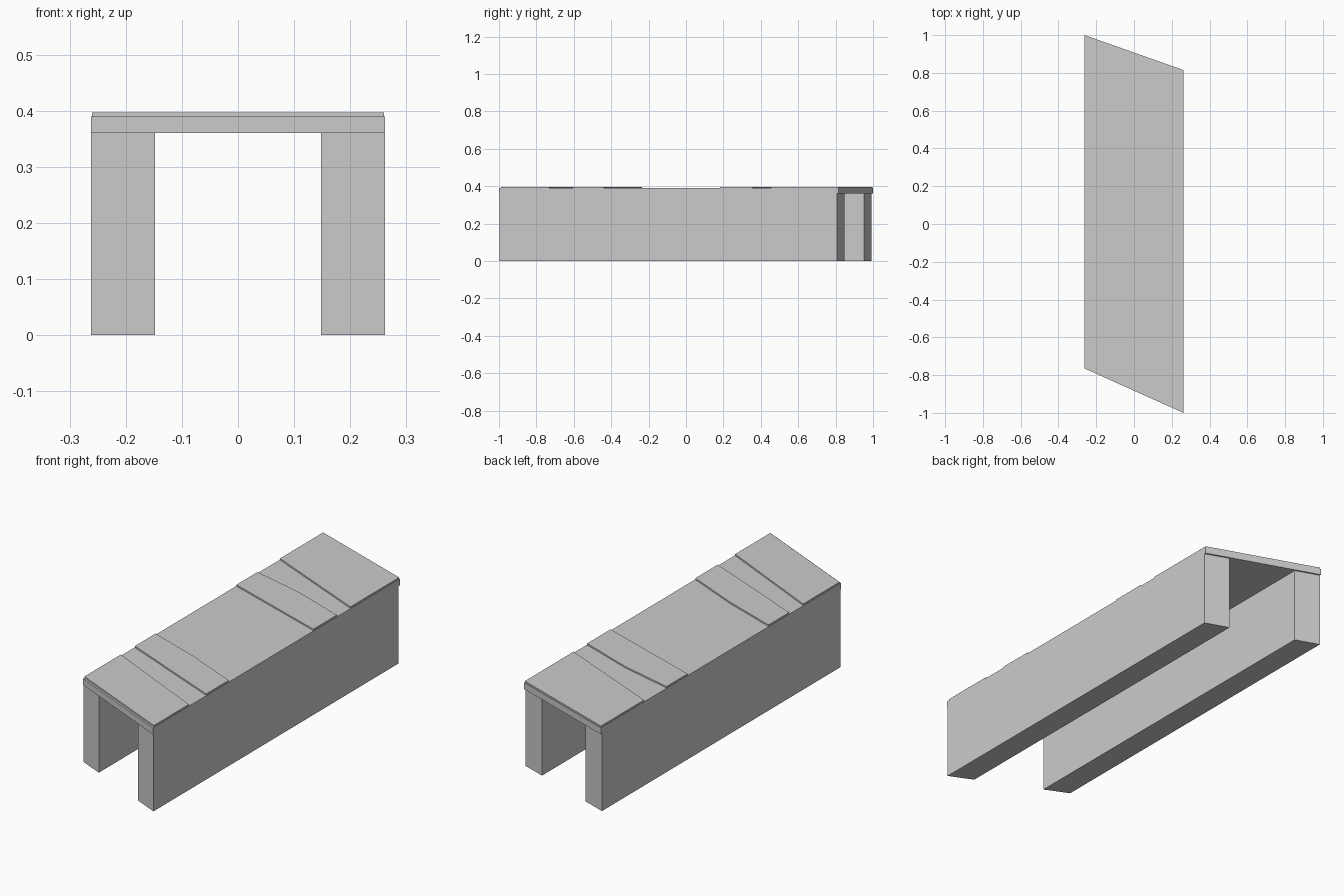
import bpy, bmesh

if "Cube" in bpy.data.objects:
    bpy.data.objects.remove(bpy.data.objects["Cube"])

HALF = 0.262      # half width
INNER = 0.148     # half width of the passage
SOFFIT = 0.36     # underside of the roof
ROOF = 0.39       # top of the roof slab
TOP = 0.397       # top of the surface panels
LIP = 0.008       # overhang of the roof beyond the leg ends


def along(left, right, x):
    """y position at x on a skewed line running from the left to the right edge"""
    return left + (right - left) * (x + HALF) / (2 * HALF)


def front(x):
    return along(-0.765, -1.0, x)


def back(x):
    return along(1.0, 0.815, x)


def make_object(name, bm):
    bmesh.ops.recalc_face_normals(bm, faces=bm.faces)
    mesh = bpy.data.meshes.new(name)
    bm.to_mesh(mesh)
    bm.free()
    obj = bpy.data.objects.new(name, mesh)
    bpy.context.collection.objects.link(obj)
    return obj


def loft(name, profile, start, end):
    """Closed solid: an x/z profile swept between two skewed end lines"""
    bm = bmesh.new()
    a = [bm.verts.new((x, start(x), z)) for x, z in profile]
    b = [bm.verts.new((x, end(x), z)) for x, z in profile]
    bm.faces.new(a)
    bm.faces.new(b)
    n = len(profile)
    for i in range(n):
        j = (i + 1) % n
        bm.faces.new((a[i], a[j], b[j], b[i]))
    return make_object(name, bm)


def prism(name, outline, z0, z1):
    """Closed solid: a plan outline raised from z0 to z1"""
    bm = bmesh.new()
    face = bm.faces.new([bm.verts.new((x, y, z0)) for x, y in outline])
    new = bmesh.ops.extrude_face_region(bm, geom=[face], use_keep_orig=True)
    for v in new["geom"]:
        if isinstance(v, bmesh.types.BMVert):
            v.co.z = z1
    return make_object(name, bm)


# Main skewed portal body: two walls joined by the roof
portal = [(-HALF, 0), (-HALF, ROOF), (HALF, ROOF), (HALF, 0),
          (INNER, 0), (INNER, SOFFIT), (-INNER, SOFFIT), (-INNER, 0)]
loft("portal_body", portal, lambda x: front(x) + LIP / 2, lambda x: back(x) - LIP)

# Roof lips overhanging both open ends
lip = [(-HALF, SOFFIT), (-HALF, ROOF), (HALF, ROOF), (HALF, SOFFIT)]
loft("front_lip", lip, front, lambda x: front(x) + LIP / 2)
loft("back_lip", lip, lambda x: back(x) - LIP, back)

# Thin raised panels: left/right y of the near edge, of the far edge, far-edge bow
panels = {
    "front_panel": (-0.757, -0.99, -0.49, -0.733, 0.0),
    "second_panel": (-0.387, -0.605, -0.235, -0.44, 0.01),
    "third_panel": (0.36, 0.183, 0.515, 0.355, 0.015),
    "back_panel": (0.68, 0.455, 0.997, 0.813, 0.0),
}
W = 0.26
for name, (nl, nr, fl, fr, bow) in panels.items():
    outline = [(-W, nl), (W, nr), (W, fr), (0, (fl + fr) / 2 + bow), (-W, fl)]
    prism(name, outline, ROOF, TOP)
